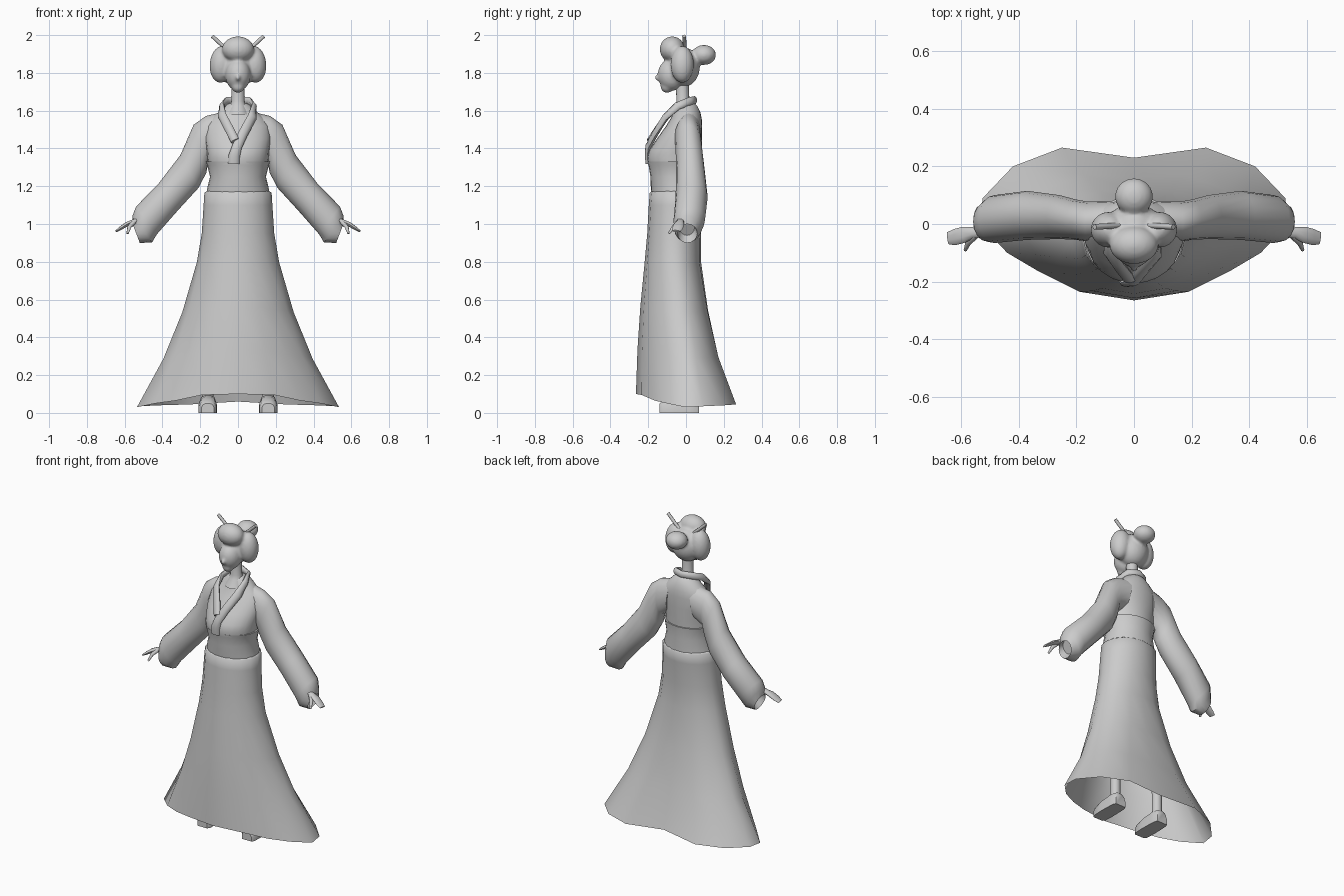
import bpy, bmesh, math
from mathutils import Vector, Matrix

if "Cube" in bpy.data.objects:
    bpy.data.objects.remove(bpy.data.objects["Cube"])

grey = bpy.data.materials.new("plain_grey")
grey.diffuse_color = (0.6, 0.6, 0.6, 1)
grey.use_nodes = True
grey.node_tree.nodes["Principled BSDF"].inputs["Base Color"].default_value = grey.diffuse_color


def finish(name, bm, angle=50):
    bmesh.ops.recalc_face_normals(bm, faces=bm.faces)
    me = bpy.data.meshes.new(name)
    bm.to_mesh(me)
    bm.free()
    me.materials.append(grey)
    ob = bpy.data.objects.new(name, me)
    bpy.context.collection.objects.link(ob)
    bpy.ops.object.select_all(action='DESELECT')
    ob.select_set(True)
    bpy.context.view_layer.objects.active = ob
    bpy.ops.object.shade_smooth_by_angle(angle=math.radians(angle))
    return ob


def loft(name, rings, caps=(True, True), angle=50):
    """Skin a list of closed rings that have equal point counts."""
    bm = bmesh.new()
    loops = [[bm.verts.new(p) for p in r] for r in rings]
    n = len(loops[0])
    for a, b in zip(loops, loops[1:]):
        for i in range(n):
            j = (i + 1) % n
            bm.faces.new((a[i], a[j], b[j], b[i]))
    if caps[0]:
        bm.faces.new(loops[0])
    if caps[1]:
        bm.faces.new(loops[-1])
    return finish(name, bm, angle)


def flat_ring(z, w, yf, yb, n=24):
    """Horizontal oval given half width, front y and back y."""
    c, r = (yf + yb) / 2, (yb - yf) / 2
    return [(w * math.sin(2 * math.pi * i / n), c - r * math.cos(2 * math.pi * i / n), z)
            for i in range(n)]


def tube(name, path, sizes, side=None, n=10):
    """Oval tube along a path; sizes are (width, thickness) radii per point."""
    pts = [Vector(p) for p in path]
    rings = []
    for k, p in enumerate(pts):
        t = (pts[min(k + 1, len(pts) - 1)] - pts[max(k - 1, 0)]).normalized()
        s = Vector(side[k] if isinstance(side, list) else (side or (0, 1, 0)))
        s = (s - t * s.dot(t)).normalized()
        u = t.cross(s)
        a, b = sizes[min(k, len(sizes) - 1)]
        rings.append([p + s * a * math.cos(2 * math.pi * i / n) + u * b * math.sin(2 * math.pi * i / n)
                      for i in range(n)])
    return loft(name, rings)


# Skirt: ovals that blend into a wavy hem
hem = [(0, -.265, .1), (.19, -.235, .095), (.33, -.165, .065), (.44, -.1, .05), (.535, 0, .03),
       (.525, .09, .035), (.42, .2, .04), (.25, .265, .045), (0, .23, .06)]
hem = hem + [(-x, y, z) for x, y, z in hem[-2:0:-1]]
levels = [(1.175, .165, -.18, .085), (1.165, .178, -.192, .095), (1.1, .182, -.197, .09),
          (.95, .192, -.205, .08), (.8, .218, -.218, .08), (.54, .295, -.242, .12), (.3, .395, -.257, .17)]
rings = []
for z, w, yf, yb in levels:
    t = max(0, (1.1 - z) / 1.07) ** 1.5
    ring = []
    for p, h in zip(flat_ring(z, w, yf, yb, 16), hem):
        hx = h[0] * w / .535
        hy = h[1] * (yf / -.265 if h[1] < 0 else yb / .25)
        ring.append((p[0] * (1 - t) + hx * t, p[1] * (1 - t) + hy * t, z + (h[2] - .05) * t))
    rings.append(ring)
loft("skirt", rings + [hem], caps=(True, False))

# Waist sash
loft("waist_sash", [flat_ring(*r) for r in [
    (1.16, .165, -.182, .088), (1.18, .165, -.186, .088), (1.25, .148, -.188, .086),
    (1.31, .163, -.198, .088), (1.33, .169, -.202, .09)]])

# Bodice
loft("bodice", [flat_ring(*r) for r in [
    (1.315, .158, -.2, .082), (1.35, .162, -.206, .083), (1.39, .165, -.195, .084),
    (1.45, .175, -.155, .085), (1.52, .17, -.105, .086), (1.56, .14, -.08, .083),
    (1.595, .1, -.065, .075), (1.625, .07, -.055, .06), (1.64, .045, -.045, .045)]])

# Collar band around the neck, with the overlapping lapel in front
collar = [(-.015, -.192, 1.44), (-.04, -.16, 1.49), (-.085, -.1, 1.575), (-.085, -.045, 1.625),
          (-.06, .02, 1.65), (0, .045, 1.655), (.06, .02, 1.65), (.085, -.045, 1.625),
          (.075, -.11, 1.565), (.025, -.165, 1.475), (-.005, -.2, 1.41), (-.02, -.205, 1.36), (-.022, -.2, 1.32)]
sides = [(1, 0, .5), (1, 0, .5), (.7, 0, .7), (.3, 0, 1), (0, 0, 1), (0, 0, 1), (0, 0, 1),
         (-.3, 0, 1), (-.7, 0, .7), (-1, 0, .5), (-1, 0, .4), (-1, 0, .2), (-1, 0, 0)]
tube("collar", collar, [(.024, .016)] * 3 + [(.022, .014)] * 5 + [(.026, .016)] * 3 + [(.03, .014)], sides)

# Neck
loft("neck", [flat_ring(1.58, .06, -.09, .03, 16), flat_ring(1.625, .045, -.06, .025, 16),
              flat_ring(1.65, .035, -.05, .018, 16), flat_ring(1.75, .034, -.055, .015, 16)])

# Head and dressed hair, fused from rounded lumps
bm = bmesh.new()


def lump(c, r, tilt=0):
    m = Matrix.Translation(c) @ Matrix.Rotation(tilt, 4, 'Y') @ Matrix.Diagonal((*r, 1))
    bmesh.ops.create_uvsphere(bm, u_segments=24, v_segments=16, radius=1, matrix=m)


lump((0, -.075, 1.79), (.068, .075, .085))    # face
lump((0, -.1, 1.732), (.036, .036, .038))     # chin
lump((0, -.148, 1.775), (.012, .019, .016))   # nose
lump((0, -.015, 1.83), (.098, .088, .105))    # skull
lump((0, -.073, 1.925), (.085, .066, .068))   # front roll
lump((0, .095, 1.895), (.066, .064, .053))    # bun
for s in (-1, 1):
    lump((s * .088, -.02, 1.845), (.062, .062, .098), s * -.08)
head = finish("head_and_hair", bm)
remesh = head.modifiers.new("fuse", 'REMESH')
remesh.mode = 'VOXEL'
remesh.voxel_size = .008
remesh.use_smooth_shade = True
soft = head.modifiers.new("soften", 'SMOOTH')
soft.factor = .5
soft.iterations = 5

for s, tag in ((-1, "left"), (1, "right")):
    # Sleeve: top x, z, bottom x, z, front y, back y
    rings = []
    for xt, zt, xb, zb, yf, yb in [
            (.07, 1.595, .1, 1.38, -.05, .08), (.17, 1.572, .155, 1.34, -.06, .078),
            (.235, 1.525, .168, 1.27, -.055, .085), (.305, 1.365, .21, 1.19, -.052, .1),
            (.42, 1.215, .32, 1.07, -.055, .115), (.54, 1.092, .43, .945, -.066, .1),
            (.558, 1.045, .455, .902, -.062, .08), (.558, 1.0, .52, .9, -.045, .06),
            (.535, 1.02, .49, .94, -.035, .045)]:
        rings.append([(s * ((xt + xb) / 2 + (xt - xb) / 2 * math.cos(a)),
                       (yf + yb) / 2 + (yb - yf) / 2 * math.sin(a),
                       (zt + zb) / 2 + (zt - zb) / 2 * math.cos(a))
                      for a in [2 * math.pi * i / 16 for i in range(16)]])
    loft(tag + "_sleeve", rings)

    # Hand with thumb
    tube(tag + "_hand", [(s * .5, -.025, 1.03), (s * .56, -.03, 1.01), (s * .59, -.037, .998),
                         (s * .62, -.045, .978), (s * .645, -.05, .962)],
         [(.018, .014), (.02, .013), (.028, .012), (.028, .01), (.022, .006)])
    tube(tag + "_thumb", [(s * .55, -.04, 1.01), (s * .575, -.065, .985), (s * .585, -.09, .95)],
         [(.012, .012), (.011, .01), (.006, .006)], (1, 0, 0), 8)

    # Hair stick
    tube(tag + "_hair_stick", [(s * .05, -.005, 1.915), (s * .137, -.01, 1.995)], [(.01, .01)], n=8)

    # Leg and shoe
    tube(tag + "_leg", [(s * .16, .02, .04), (s * .16, .02, .2), (s * .15, 0, .6)], [(.03, .03)], n=12)
    shoe = [[(s * .16 + x * w, y, z) for x, z in
             [(-1, 0), (1, 0), (1, h * .55), (.75, h * .88), (.3, h), (-.3, h), (-.75, h * .88), (-1, h * .55)]]
            for y, w, h in [(-.14, .034, .05), (-.125, .045, .065), (-.06, .048, .085),
                            (.02, .046, .095), (.055, .043, .09), (.068, .036, .07)]]
    loft(tag + "_shoe", shoe, angle=40)
